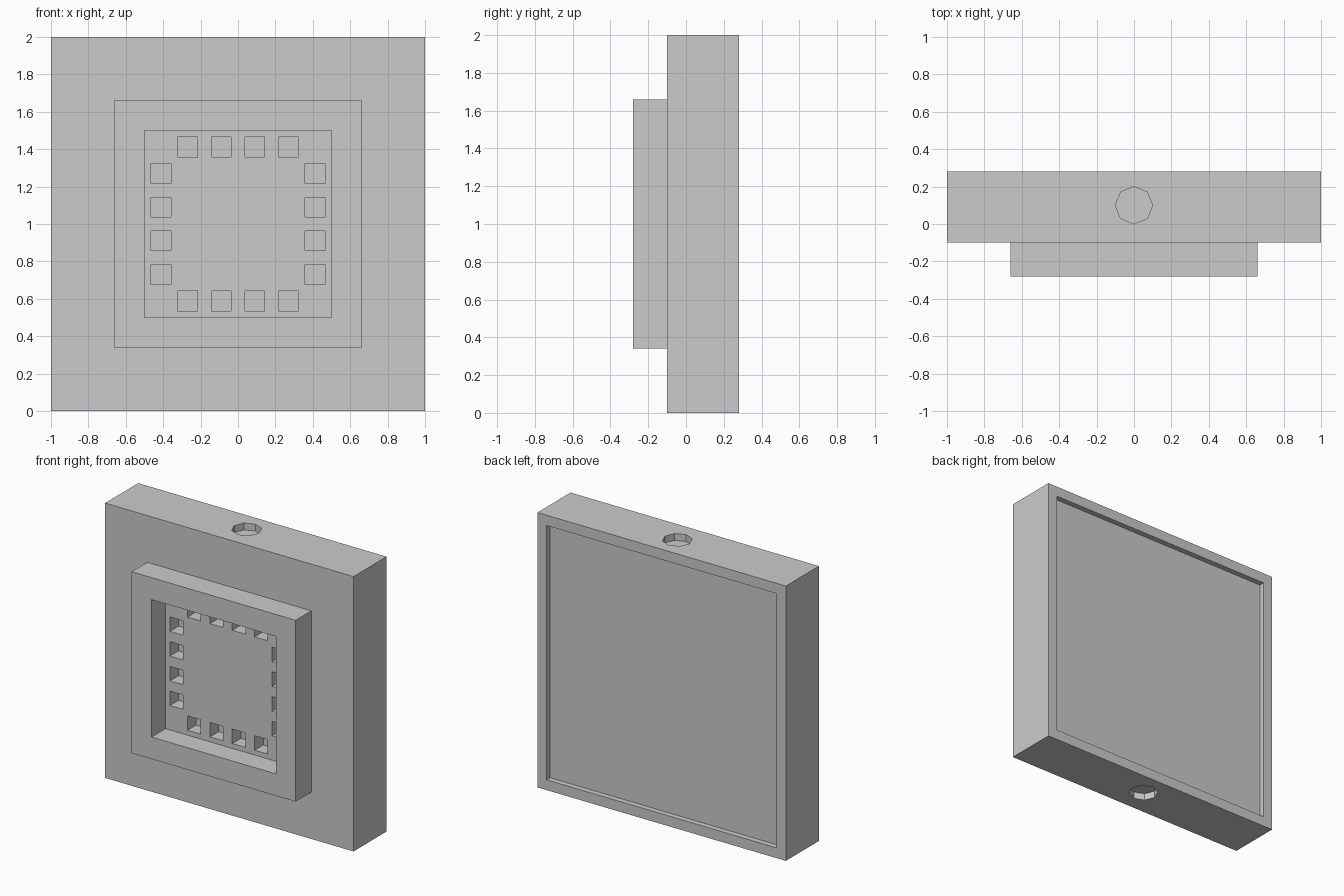
import bpy, bmesh
from math import pi
from mathutils import Matrix, Vector

if "Cube" in bpy.data.objects:
    bpy.data.objects.remove(bpy.data.objects["Cube"])


def add_box(bm, lo, hi):
    lo, hi = Vector(lo), Vector(hi)
    m = Matrix.Translation((lo + hi) / 2) @ Matrix.Diagonal((*(hi - lo), 1))
    bmesh.ops.create_cube(bm, size=1, matrix=m)


def finish(bm, name):
    me = bpy.data.meshes.new(name)
    bm.to_mesh(me)
    bm.free()
    ob = bpy.data.objects.new(name, me)
    bpy.context.collection.objects.link(ob)
    return ob


def box(name, lo, hi):
    bm = bmesh.new()
    add_box(bm, lo, hi)
    return finish(bm, name)


def combine(target, tool, op):
    mod = target.modifiers.new(tool.name, 'BOOLEAN')
    mod.operation, mod.solver, mod.object = op, 'EXACT', tool
    bpy.context.view_layer.objects.active = target
    bpy.ops.object.modifier_apply(modifier=mod.name)
    bpy.data.objects.remove(tool)


# Square slab with the raised frame on its front
panel = box("panel", (-1, -0.1, 0), (1, 0.28, 2))
combine(panel, box("front_frame", (-0.66, -0.28, 0.34), (0.66, 0.0, 1.66)), 'UNION')

# Front window and shallow back recess
combine(panel, box("front_window", (-0.5, -0.4, 0.5), (0.5, -0.12, 1.5)), 'DIFFERENCE')
combine(panel, box("back_recess", (-0.925, 0.24, 0.075), (0.925, 0.4, 1.925)), 'DIFFERENCE')

# Square sockets: four along each side of the window
bm = bmesh.new()
h = 0.0525
for step in (-0.27, -0.09, 0.09, 0.27):
    for side in (-0.412, 0.412):
        for x, z in ((step, 1 + side), (side, 1 + step)):
            add_box(bm, (x - h, -0.2, z - h), (x + h, -0.02, z + h))
combine(panel, finish(bm, "sockets"), 'DIFFERENCE')

# Octagonal holes in the top and bottom edges
bm = bmesh.new()
for z in (0, 2):
    bmesh.ops.create_cone(bm, cap_ends=True, segments=8, radius1=0.1, radius2=0.1,
                          depth=0.1, matrix=Matrix.Translation((0, 0.1, z)))
combine(panel, finish(bm, "edge_holes"), 'DIFFERENCE')
